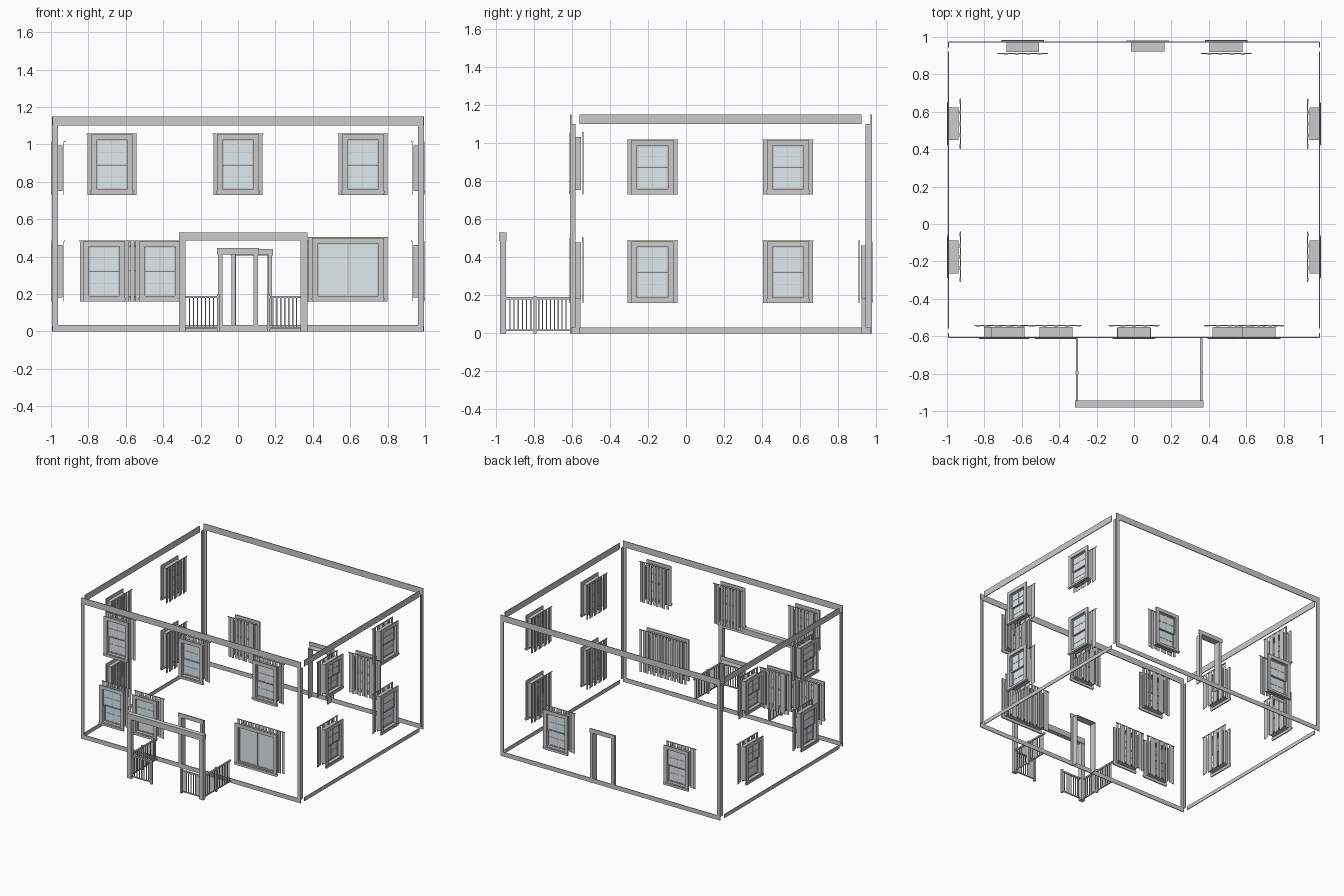
import bpy, math
from mathutils import Matrix

if "Cube" in bpy.data.objects:
    bpy.data.objects.remove(bpy.data.objects["Cube"])

def material(name, col):
    m = bpy.data.materials.new(name)
    m.diffuse_color = col
    m.use_nodes = True
    m.node_tree.nodes["Principled BSDF"].inputs["Base Color"].default_value = m.diffuse_color
    return m

GLASS = material("pane_glass", (0.75, 0.82, 0.85, 0.5))
TAN = material("rod_tan", (0.62, 0.5, 0.28, 1))

# Walls: local x runs along the wall, local y points indoors
def wall(angle, x, y):
    return Matrix.Translation((x, y, 0)) @ Matrix.Rotation(math.radians(angle), 4, 'Z')

WORLD = Matrix.Identity(4)
FRONT = wall(0, 0, -0.607)
RIGHT = wall(90, 0.992, 0)
BACK = wall(180, 0, 0.975)
LEFT = wall(-90, -0.992, 0)

FACES = [(0, 2, 3, 1), (4, 5, 7, 6), (0, 1, 5, 4), (2, 6, 7, 3), (0, 4, 6, 2), (1, 3, 7, 5)]

def boxes(name, specs, place=WORLD, mat=None):
    """One object made of boxes (x0, x1, y0, y1, z0, z1)."""
    verts, faces = [], []
    for x0, x1, y0, y1, z0, z1 in specs:
        n = len(verts)
        verts += [(x, y, z) for z in (z0, z1) for y in (y0, y1) for x in (x0, x1)]
        faces += [tuple(n + i for i in f) for f in FACES]
    me = bpy.data.meshes.new(name)
    me.from_pydata(verts, [], faces)
    if mat:
        me.materials.append(mat)
    ob = bpy.data.objects.new(name, me)
    ob.matrix_world = place
    bpy.context.collection.objects.link(ob)
    return ob

def border(u0, u1, z0, z1, t, v0, v1, bottom=True):
    """Rectangular frame of width t inside the given outline."""
    zb = z0 + t if bottom else z0
    out = [(u0, u0 + t, v0, v1, zb, z1 - t), (u1 - t, u1, v0, v1, zb, z1 - t),
           (u0, u1, v0, v1, z1 - t, z1)]
    if bottom:
        out.append((u0, u1, v0, v1, z0, z0 + t))
    return out

def curtain(place, u, half, z0, z1):
    n = round(half * 2 / 0.031)
    pitch = half * 2 / n
    slats = []
    for i in range(n):
        c = u - half + (i + 0.5) * pitch
        v = 0.060 + 0.006 * (i % 2)
        slats.append((c - 0.011, c + 0.011, v, v + 0.002, z0, z1 - 0.004))
    boxes("curtain_slats", slats, place)
    boxes("curtain_rod", [(u - half, u + half, 0.061, 0.067, z1 - 0.005, z1)], place, TAN)

def window(place, u, z0, z1, half=0.11, picture=False):
    t = 0.029
    # casing and sill on the outside
    boxes("window_casing", border(u - half, u + half, z0, z1, t, -0.005, 0.004), place)
    boxes("window_sill", [(u - half - 0.004, u + half + 0.004, -0.009, 0.004, z0 + 0.008, z0 + 0.02)], place)
    # jamb lining running indoors
    a, b, c, d = u - half + t - 0.007, u + half - t + 0.007, z0 + t - 0.007, z1 - t + 0.007
    boxes("window_jamb", border(a, b, c, d, 0.006, 0.004, 0.055), place)
    # sashes, muntins and glass
    a, b, c, d = a + 0.006, b - 0.006, c + 0.006, d - 0.006
    mid = (c + d) / 2
    if picture:
        sash = border(a, u, c, d, 0.006, 0.012, 0.022) + border(u, b, c, d, 0.006, 0.012, 0.022)
        panes = [(a, b, 0.016, 0.018, c, d)]
    else:
        sash, panes = [], []
        for lo, hi, v in ((mid - 0.004, d, 0.010), (c, mid + 0.004, 0.022)):
            m = (lo + hi) / 2
            sash += border(a, b, lo, hi, 0.008, v, v + 0.010)
            sash += [(u - 0.0015, u + 0.0015, v + 0.002, v + 0.008, lo, hi),
                     (a, b, v + 0.002, v + 0.008, m - 0.0015, m + 0.0015)]
            panes.append((a, b, v + 0.004, v + 0.006, lo, hi))
    boxes("window_sash", sash, place)
    boxes("window_glass", panes, place, GLASS)
    curtain(place, u, half + 0.025, z0, z1 + 0.004)

# Trim boards around the shell
for nm, place in (("front", FRONT), ("back", BACK)):
    boxes(nm + "_trim", [(-0.992, 0.992, -0.002, 0.004, 1.10, 1.15), (-0.992, 0.992, -0.002, 0.004, 0, 0.035),
                         (-0.992, -0.963, -0.002, 0.004, 0.035, 1.10),
                         (0.963, 0.992, -0.002, 0.004, 0.035, 1.10)], place)
for nm, place, s in (("right", RIGHT, 1), ("left", LEFT, -1)):
    y0, y1 = sorted((-0.56 * s, 0.922 * s))
    boxes(nm + "_trim", [(y0, y1, -0.002, 0.004, 1.10, 1.15), (y0, y1, -0.002, 0.004, 0, 0.03)], place)
    posts = [tuple(sorted(p)) for p in ((-0.607 * s, -0.582 * s), (0.945 * s, 0.972 * s))]
    boxes(nm + "_corner_boards", [(a, b, -0.002, 0.004, 0.03, 1.10) for a, b in posts], place)

# Windows
for u in (-0.674, 0, 0.668):
    window(FRONT, u, 0.73, 1.055)
for u in (-0.715, -0.417):
    window(FRONT, u, 0.16, 0.483)
window(FRONT, 0.588, 0.16, 0.50, 0.19, picture=True)
for place, s in ((RIGHT, 1), (LEFT, -1)):
    for y in (-0.176, 0.536):
        window(place, y * s, 0.73, 1.015)
        window(place, y * s, 0.16, 0.483)
for x in (-0.595, 0.493):
    window(BACK, -x, 0.16, 0.483)

# Open doorways: casing and jamb lining
for nm, place, u, top in (("front", FRONT, 0, 0.445), ("back", BACK, -0.074, 0.44)):
    boxes(nm + "_door_casing", [(u - 0.113, u + 0.113, -0.005, 0.004, top - 0.033, top),
                                (u - 0.108, u - 0.084, -0.004, 0.004, 0, top - 0.033),
                                (u + 0.084, u + 0.108, -0.004, 0.004, 0, top - 0.033)], place)
    boxes(nm + "_door_jamb", border(u - 0.09, u + 0.09, 0, top - 0.027, 0.006, 0.004, 0.052, False), place)

# Porch posts and beam
XL, XR, YP = -0.298, 0.353, -0.963
boxes("porch_posts", [(x - 0.018, x + 0.018, YP - 0.016, YP + 0.016, 0, 0.485) for x in (XL, XR)])
boxes("porch_beam", [(XL - 0.018, XR + 0.018, YP - 0.019, YP + 0.019, 0.485, 0.53)])

# Porch railings: rails, balusters and newels
def railing(name, a, b, across, along_x):
    n = round((b - a) / 0.021)
    parts = [(a, b, 0.006, 0.178, 0.19), (a, b, 0.004, 0.012, 0.02)]
    for i in range(1, n):
        c = a + (b - a) * i / n
        parts.append((c - 0.003, c + 0.003, 0.003, 0.02, 0.178))
    if along_x:
        boxes(name, [(p, q, across - w, across + w, z0, z1) for p, q, w, z0, z1 in parts])
    else:
        boxes(name, [(across - w, across + w, p, q, z0, z1) for p, q, w, z0, z1 in parts])

railing("front_left_railing", XL + 0.018, -0.11, YP, True)
railing("front_right_railing", 0.165, XR - 0.018, YP, True)
newels = [(-0.105, YP), (0.163, YP)]
for x in (XL - 0.007, XR + 0.007):
    railing("side_railing", YP + 0.016, -0.795, x, False)
    railing("side_railing", -0.795, -0.61, x, False)
    newels.append((x, -0.795))
boxes("railing_newels", [(x - 0.008, x + 0.008, y - 0.008, y + 0.008, 0, 0.197) for x, y in newels])
